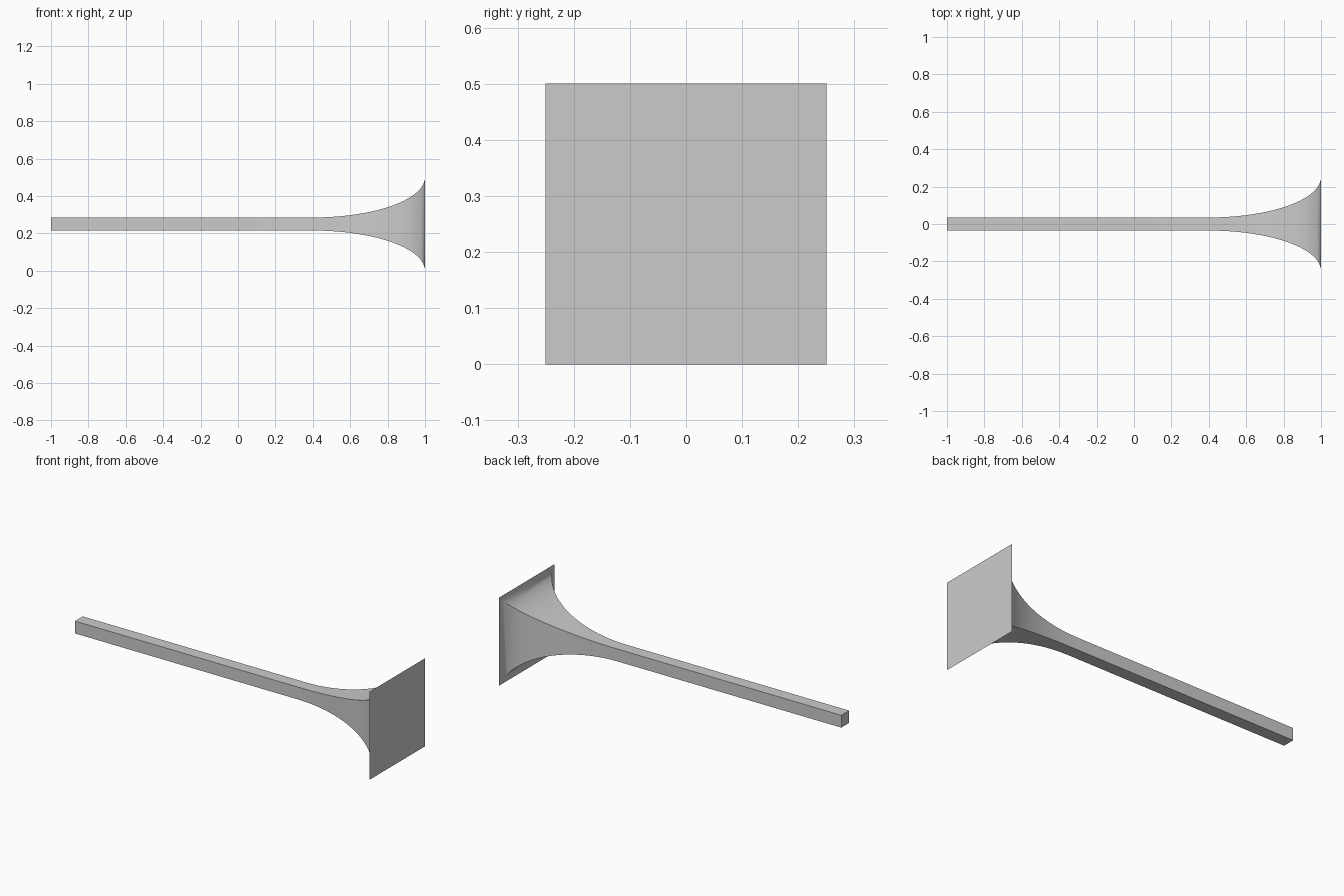
import bpy
import bmesh
import math

cube = bpy.data.objects.get("Cube")
if cube:
    bpy.data.objects.remove(cube, do_unlink=True)

MID_Z = 0.25
THIN, WIDE = 0.035, 0.25
FLARE_START, FLARE_LENGTH = 0.4, 0.6
STEPS = 20

grey = bpy.data.materials.new("plain grey")
grey.use_nodes = True
colour = (0.6, 0.6, 0.6, 1)
grey.diffuse_color = colour
grey.node_tree.nodes["Principled BSDF"].inputs["Base Color"].default_value = colour

# Lengthwise profile: straight bar, then a quarter-ellipse flare
profile = [(-1, THIN)]
for i in range(STEPS + 1):
    a = math.pi / 2 * i / STEPS
    profile.append((FLARE_START + FLARE_LENGTH * math.sin(a),
                    THIN + (WIDE - THIN) * (1 - math.cos(a))))

# Square rings skinned along the profile, capped at both ends
bm = bmesh.new()
corners = [(-1, -1), (1, -1), (1, 1), (-1, 1)]
rings = [[bm.verts.new((x, h * y, MID_Z + h * z)) for y, z in corners]
         for x, h in profile]
for a, b in zip(rings, rings[1:]):
    for k in range(4):
        n = (k + 1) % 4
        bm.faces.new((a[k], a[n], b[n], b[k]))
bm.faces.new(rings[0])
bm.faces.new(rings[-1])
bmesh.ops.recalc_face_normals(bm, faces=bm.faces)

mesh = bpy.data.meshes.new("flared_bar")
bm.to_mesh(mesh)
bm.free()
mesh.materials.append(grey)
bar = bpy.data.objects.new("flared_bar", mesh)
bpy.context.collection.objects.link(bar)

# Smooth flare with crisp corner edges
bpy.context.view_layer.objects.active = bar
bar.select_set(True)
bpy.ops.object.shade_smooth_by_angle(angle=math.radians(30))
